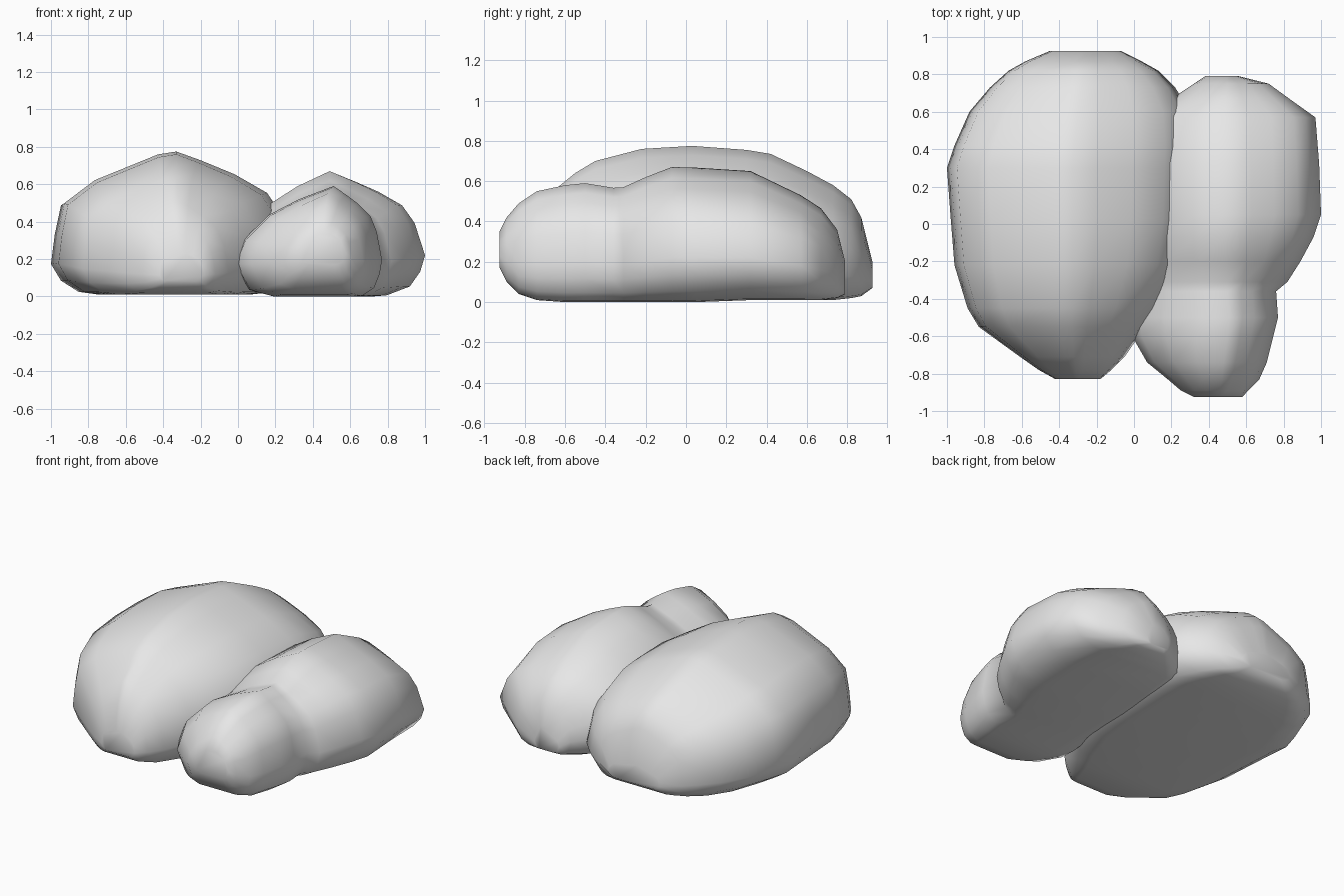
import bpy
import bmesh

stone = bpy.data.materials.new("stone grey")
stone.diffuse_color = (0.8, 0.8, 0.8, 1.0)


def loft_lobe(name, section, stations):
    """Skin a closed cross-section along y.
    section: (side, height), side -1 = left edge, 0 = ridge, 1 = right edge.
    stations: (y, left x, ridge x, right x, bottom z, ridge z)."""
    bm = bmesh.new()
    rings = []
    for y, left, ridge, right, bottom, top in stations:
        ring = []
        for s, v in section:
            x = ridge + s * (right - ridge if s > 0 else ridge - left)
            ring.append(bm.verts.new((x, y, bottom + v * (top - bottom))))
        rings.append(ring)
    n = len(section)
    for a, b in zip(rings, rings[1:]):
        for i in range(n):
            j = (i + 1) % n
            bm.faces.new((a[i], a[j], b[j], b[i]))
    bm.faces.new(rings[0])
    bm.faces.new(rings[-1])
    bmesh.ops.recalc_face_normals(bm, faces=bm.faces)
    for f in bm.faces:
        f.smooth = True
    mesh = bpy.data.meshes.new(name)
    bm.to_mesh(mesh)
    bm.free()
    mesh.materials.append(stone)
    obj = bpy.data.objects.new(name, mesh)
    bpy.context.collection.objects.link(obj)
    return obj


# Large boulder on the left
loft_lobe(
    "large_boulder",
    [(-0.62, 0), (-0.78, 0.02), (-0.92, 0.1), (-1, 0.22), (-0.97, 0.43),
     (-0.92, 0.64), (-0.67, 0.8), (-0.15, 0.98), (0, 1), (0.2, 0.94),
     (0.49, 0.84), (0.76, 0.71), (0.92, 0.5), (1, 0.22), (0.8, 0.02), (0.6, 0)],
    [(-0.83, -0.42, -0.30, -0.18, 0.08, 0.24),
     (-0.78, -0.51, -0.31, -0.12, 0.04, 0.40),
     (-0.71, -0.61, -0.32, -0.05, 0.02, 0.51),
     (-0.55, -0.83, -0.33, 0.06, 0.01, 0.64),
     (-0.45, -0.89, -0.33, 0.14, 0.01, 0.70),
     (-0.22, -0.96, -0.33, 0.27, 0.01, 0.76),
     (0.03, -0.98, -0.33, 0.31, 0.01, 0.775),
     (0.30, -1.00, -0.33, 0.32, 0.01, 0.755),
     (0.42, -0.96, -0.32, 0.32, 0.01, 0.735),
     (0.60, -0.88, -0.30, 0.30, 0.01, 0.65),
     (0.73, -0.77, -0.28, 0.22, 0.01, 0.58),
     (0.82, -0.67, -0.27, 0.13, 0.02, 0.51),
     (0.87, -0.58, -0.27, 0.04, 0.03, 0.42),
     (0.925, -0.45, -0.26, -0.07, 0.07, 0.20)],
)

# Smaller boulder on the right, pinched into a front and a back lobe
loft_lobe(
    "small_boulder",
    [(-0.6, 0), (-0.85, 0.06), (-1, 0.3), (-0.9, 0.52), (-0.65, 0.74),
     (-0.35, 0.88), (0, 1), (0.27, 0.92), (0.51, 0.84), (0.76, 0.73),
     (0.89, 0.59), (1, 0.33), (0.95, 0.2), (0.84, 0.08), (0.6, 0.01), (0.45, 0)],
    [(-0.925, 0.32, 0.46, 0.58, 0.17, 0.35),
     (-0.89, 0.25, 0.46, 0.61, 0.10, 0.42),
     (-0.83, 0.18, 0.47, 0.67, 0.04, 0.49),
     (-0.74, 0.07, 0.48, 0.71, 0.01, 0.55),
     (-0.60, -0.01, 0.50, 0.745, 0, 0.58),
     (-0.50, -0.02, 0.51, 0.77, 0, 0.59),
     (-0.36, 0.00, 0.50, 0.76, 0, 0.567),
     (-0.31, 0.00, 0.50, 0.82, 0, 0.57),
     (-0.20, 0.00, 0.49, 0.89, 0, 0.62),
     (-0.07, 0.00, 0.49, 0.96, 0, 0.67),
     (0.05, 0.00, 0.49, 1.00, 0, 0.667),
     (0.32, 0.00, 0.49, 0.99, 0.01, 0.65),
     (0.57, 0.05, 0.49, 0.97, 0.01, 0.53),
     (0.67, 0.20, 0.49, 0.83, 0.01, 0.465),
     (0.75, 0.32, 0.50, 0.72, 0.02, 0.36),
     (0.79, 0.38, 0.50, 0.56, 0.04, 0.20)],
)
